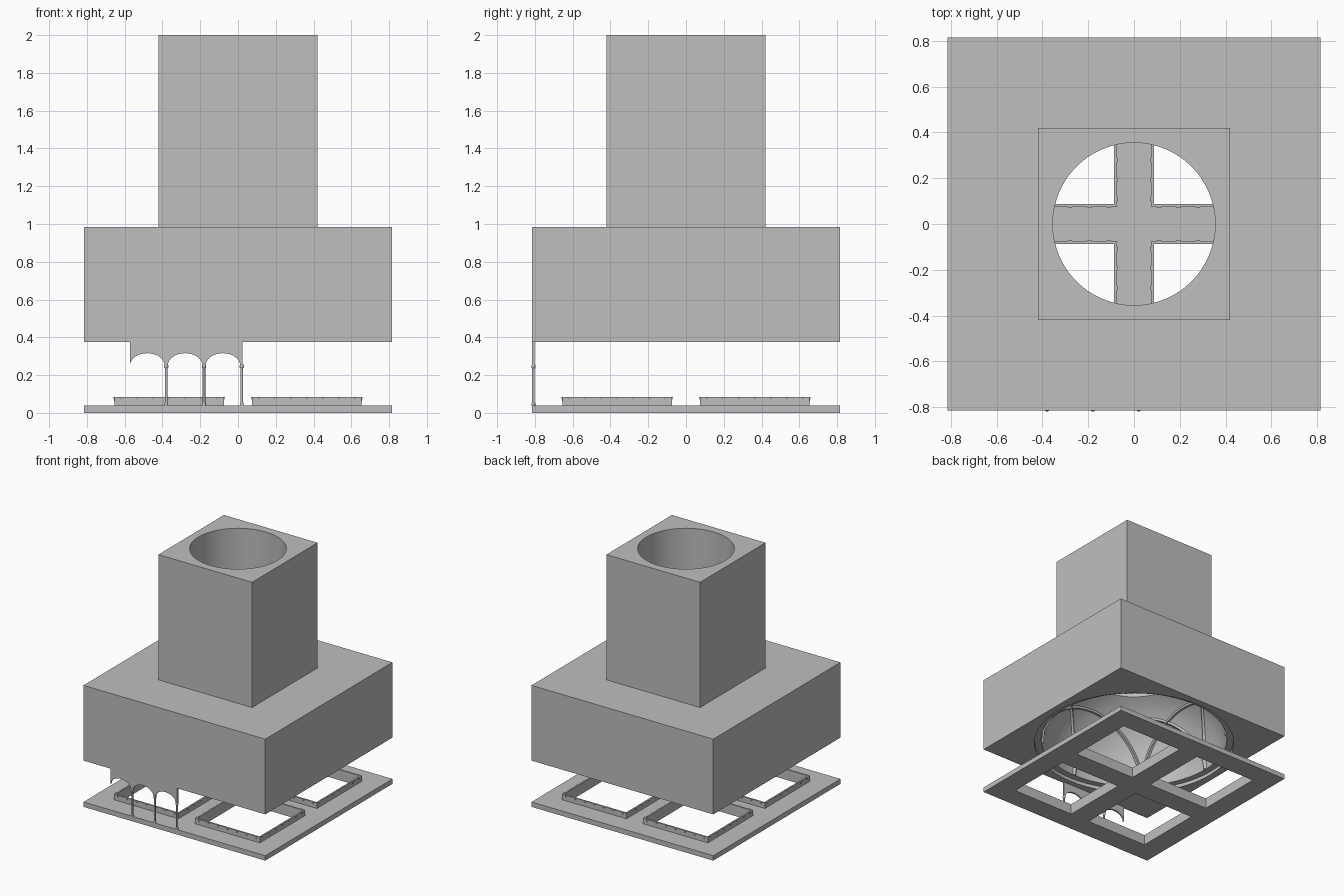
import bpy, bmesh
from math import sin, cos, pi, sqrt
from mathutils import Matrix, Vector

if "Cube" in bpy.data.objects:
    bpy.data.objects.remove(bpy.data.objects["Cube"])

stone = bpy.data.materials.new("grey stone")
stone.use_nodes = True
stone.diffuse_color = (0.52, 0.52, 0.52, 1)
stone.node_tree.nodes["Principled BSDF"].inputs["Base Color"].default_value = (0.52, 0.52, 0.52, 1)

HALF, SHAFT, OCULUS, DOME = 0.815, 0.42, 0.355, 0.71
FLOOR, SOFFIT, ROOF, TOP = 0.04, 0.375, 0.985, 2.0


def finish(name, bm):
    bmesh.ops.recalc_face_normals(bm, faces=bm.faces)
    mesh = bpy.data.meshes.new(name)
    bm.to_mesh(mesh)
    bm.free()
    mesh.materials.append(stone)
    ob = bpy.data.objects.new(name, mesh)
    bpy.context.collection.objects.link(ob)
    return ob


def add_box(bm, lo, hi):
    lo, hi = Vector(lo), Vector(hi)
    m = Matrix.Translation((lo + hi) / 2) @ Matrix.Diagonal((*(hi - lo), 1))
    bmesh.ops.create_cube(bm, size=1, matrix=m)


def box(name, lo, hi):
    bm = bmesh.new()
    add_box(bm, lo, hi)
    return finish(name, bm)


def lathe(name, profile, sides=64):
    bm = bmesh.new()
    rings = [[bm.verts.new((r * cos(2 * pi * i / sides), r * sin(2 * pi * i / sides), z))
              for i in range(sides)] for r, z in profile]
    for a, b in zip(rings, rings[1:]):
        for i in range(sides):
            j = (i + 1) % sides
            bm.faces.new((a[i], a[j], b[j], b[i]))
    bm.faces.new(rings[0])
    bm.faces.new(rings[-1])
    return finish(name, bm)


def activate(ob):
    bpy.ops.object.select_all(action='DESELECT')
    ob.select_set(True)
    bpy.context.view_layer.objects.active = ob


def cut(ob, cutter):
    mod = ob.modifiers.new("cut", 'BOOLEAN')
    mod.operation, mod.solver, mod.object = 'DIFFERENCE', 'EXACT', cutter
    activate(ob)
    bpy.ops.object.modifier_apply(modifier=mod.name)
    bpy.data.objects.remove(cutter)


def smooth(ob):
    activate(ob)
    bpy.ops.object.shade_smooth_by_angle(angle=0.5)


# Main block hollowed by a dome that opens into the shaft
block = box("main_block", (-HALF, -HALF, SOFFIT), (HALF, HALF, ROOF))
steps = 14
low, high = 0.04, pi / 3
dome = [(0.76, SOFFIT - 0.1), (0.76, SOFFIT + DOME * sin(low))]
for i in range(steps + 1):
    a = low + (high - low) * i / steps
    dome.append((DOME * cos(a), SOFFIT + (ROOF - SOFFIT) * sin(a) / sin(high)))
dome.append((OCULUS, ROOF + 0.1))
cut(block, lathe("dome_cutter", dome))
smooth(block)

# Square shaft with a round bore
shaft = box("shaft", (-SHAFT, -SHAFT, ROOF), (SHAFT, SHAFT, TOP))
cut(shaft, lathe("bore_cutter", [(OCULUS, ROOF - 0.1), (OCULUS, TOP + 0.1)]))
smooth(shaft)

# Interlaced dome ribs: two squares of arches on the dome surface
bm = bmesh.new()
d = DOME * sqrt(0.5)
for k in range(8):
    turn = Matrix.Rotation(k * pi / 4, 3, 'Z')
    sections = []
    for i in range(25):
        a = 0.06 + (pi - 0.12) * i / 24
        ring = []
        for du, dv in ((-1, -1), (1, -1), (1, 1), (-1, 1)):
            r = d + 0.01 * du
            p = Vector((r * cos(a), d + 0.012 * dv, SOFFIT + r * sin(a)))
            ring.append(bm.verts.new(turn @ p))
        sections.append(ring)
    for s, t in zip(sections, sections[1:]):
        for j in range(4):
            n = (j + 1) % 4
            bm.faces.new((s[j], s[n], t[n], t[j]))
    bm.faces.new(sections[0])
    bm.faces.new(sections[-1])
smooth(finish("dome_ribs", bm))

# Floor plate with four square openings
floor = box("floor_plate", (-HALF, -HALF, 0), (HALF, HALF, FLOOR))
INNER, OUTER, WALL, CURB = 0.075, 0.655, 0.012, 0.085
quadrants = [(sx, sy) for sx in (-1, 1) for sy in (-1, 1)]
mid, half = (INNER + OUTER) / 2, (OUTER - INNER) / 2
for sx, sy in quadrants:
    h = half - WALL
    cut(floor, box("opening_cutter", (sx * mid - h, sy * mid - h, -0.1),
                   (sx * mid + h, sy * mid + h, 0.2)))

# Thin curbs around the openings, with small wedge corbels outside
for n, (sx, sy) in enumerate(quadrants):
    bm = bmesh.new()
    for side in range(4):
        m = Matrix.Translation((sx * mid, sy * mid, 0)) @ Matrix.Rotation(side * pi / 2, 4, 'Z')
        before = set(bm.verts)
        add_box(bm, (-half, -half, FLOOR), (half - WALL, -half + WALL, CURB))
        for i in range(7):
            x = (i - 3) * 0.085
            top = [bm.verts.new((x + dx, -half + dy, CURB))
                   for dx, dy in ((-0.009, 0), (0.009, 0), (0.009, -0.006), (-0.009, -0.006))]
            tip = bm.verts.new((x, -half, CURB - 0.022))
            bm.faces.new(top)
            for j in range(4):
                bm.faces.new((top[j], top[(j + 1) % 4], tip))
        bmesh.ops.transform(bm, matrix=m, verts=[v for v in bm.verts if v not in before])
    finish(f"opening_curb_{n + 1}", bm)

# Front arcade: a thin wall cut by three arches
SPRING, PITCH, START = 0.25, 0.2, -0.48
outline = [(0.025, SPRING), (0.025, SOFFIT), (-0.573, SOFFIT), (-0.573, SPRING)]
for k in range(3):
    for i in range(17):
        a = pi - pi * i / 16
        outline.append((START + k * PITCH + 0.092 * cos(a), SPRING + 0.066 * sin(a)))
bm = bmesh.new()
face = bm.faces.new([bm.verts.new((x, -HALF, z)) for x, z in outline])
grown = bmesh.ops.extrude_face_region(bm, geom=[face])["geom"]
bmesh.ops.translate(bm, vec=(0, 0.014, 0),
                    verts=[v for v in grown if isinstance(v, bmesh.types.BMVert)])
finish("arcade_wall", bm)

# Slender columns with capitals and bases
for k in range(3):
    column = lathe(f"arcade_column_{k + 1}", [
        (0.01, FLOOR), (0.01, 0.05), (0.007, 0.055), (0.007, 0.235),
        (0.011, 0.242), (0.011, 0.25), (0.008, 0.256)], 16)
    column.location = (START + (k + 0.5) * PITCH, -HALF + 0.007, 0)
    smooth(column)
